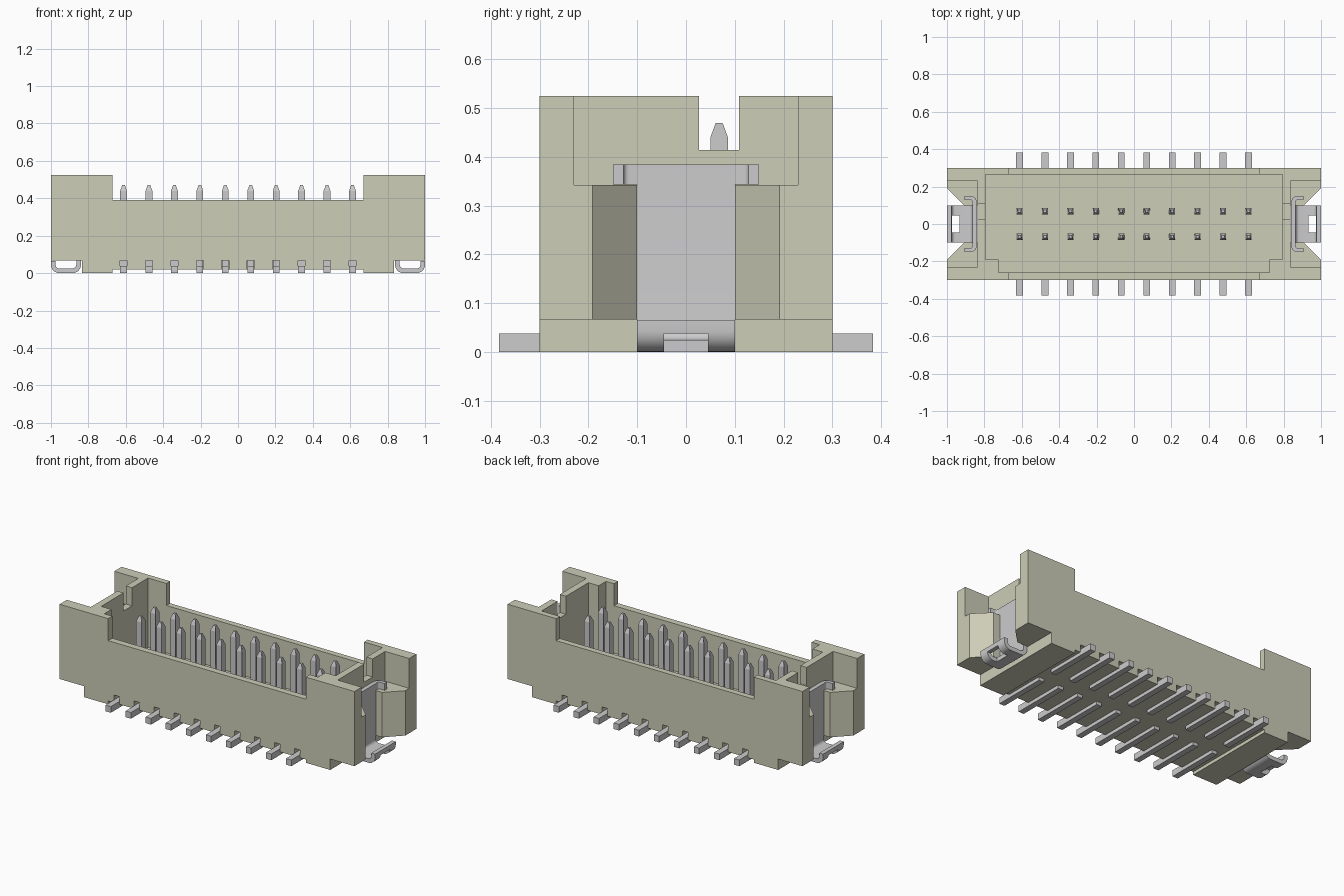
import bpy, bmesh, math
from mathutils import Vector, Matrix

cube = bpy.data.objects.get("Cube")
if cube:
    bpy.data.objects.remove(cube, do_unlink=True)


def material(name, rgb):
    m = bpy.data.materials.new(name)
    m.use_nodes = True
    m.diffuse_color = (*rgb, 1)
    m.node_tree.nodes["Principled BSDF"].inputs["Base Color"].default_value = (*rgb, 1)
    return m


BEIGE = material("beige plastic", (0.61, 0.61, 0.48))
METAL = material("grey metal", (0.60, 0.60, 0.61))


def prism(bm, pts, lo, hi, axis="z"):
    """Extrude a 2D outline along z (outline in x,y) or y (outline in x,z)."""
    put = (lambda a, b, c: (a, b, c)) if axis == "z" else (lambda a, b, c: (a, c, b))
    low = [bm.verts.new(put(a, b, lo)) for a, b in pts]
    high = [bm.verts.new(put(a, b, hi)) for a, b in pts]
    bm.faces.new(low)
    bm.faces.new(high)
    n = len(pts)
    for i in range(n):
        j = (i + 1) % n
        bm.faces.new((low[i], low[j], high[j], high[i]))


def box(bm, x0, x1, y0, y1, z0, z1):
    prism(bm, [(x0, y0), (x1, y0), (x1, y1), (x0, y1)], z0, z1)


def finish(bm, name, mat):
    bmesh.ops.recalc_face_normals(bm, faces=bm.faces)
    me = bpy.data.meshes.new(name)
    bm.to_mesh(me)
    bm.free()
    me.materials.append(mat)
    ob = bpy.data.objects.new(name, me)
    bpy.context.collection.objects.link(ob)
    return ob


def cut(ob, bm):
    """Subtract the shapes in bm from ob."""
    cutter = finish(bm, "cutter", ob.data.materials[0])
    cutter.hide_render = True
    mod = ob.modifiers.new("cut", "BOOLEAN")
    mod.operation, mod.solver, mod.object = "DIFFERENCE", "EXACT", cutter
    bpy.context.view_layer.objects.active = ob
    bpy.ops.object.modifier_apply(modifier=mod.name)
    bpy.data.objects.remove(cutter, do_unlink=True)


def fillet(path, r, steps=6):
    """Round the inner corners of a path of right-angle bends."""
    out = [Vector(path[0])]
    for a, b, c in zip(path, path[1:], path[2:]):
        a, b, c = Vector(a), Vector(b), Vector(c)
        u, v = (a - b).normalized(), (c - b).normalized()
        centre = b + (u + v) * r
        for i in range(steps + 1):
            t = math.pi / 2 * i / steps
            out.append(centre - v * r * math.cos(t) - u * r * math.sin(t))
    return out + [Vector(path[-1])]


def ribbon(path, thick):
    """Outline of a strip of given thickness that follows a path."""
    left, right = [], []
    for i, p in enumerate(path):
        d = (path[min(i + 1, len(path) - 1)] - path[max(i - 1, 0)]).normalized()
        n = Vector((-d.y, d.x)) * thick / 2
        left.append(tuple(p + n))
        right.append(tuple(p - n))
    return left + right[::-1]


# Housing: front silhouette extruded through the depth
half = [(0.67, 0.02), (0.67, 0.0), (0.835, 0.0), (0.835, 0.067),
        (1.0, 0.067), (1.0, 0.525), (0.67, 0.525), (0.67, 0.39)]
bm = bmesh.new()
prism(bm, half + [(-x, z) for x, z in reversed(half)], -0.3, 0.3, "y")
housing = finish(bm, "housing", BEIGE)

# Cavity with stepped front corners
bm = bmesh.new()
prism(bm, [(-0.795, 0.264), (-0.795, -0.19), (-0.725, -0.19), (-0.725, -0.26),
           (0.725, -0.26), (0.725, -0.19), (0.795, -0.19), (0.795, 0.264)], 0.10, 0.7)
cut(housing, bm)

# Upper end pockets
bm = bmesh.new()
for s in (-1, 1):
    box(bm, *sorted((s * 0.837, s * 1.1)), -0.23, 0.23, 0.342, 0.7)
cut(housing, bm)

# Lower flared end pockets
bm = bmesh.new()
for s in (-1, 1):
    flare = [(0.837, -0.1), (0.908, -0.1), (1.018, -0.21),
             (1.018, 0.21), (0.908, 0.1), (0.837, 0.1)]
    prism(bm, [(s * x, y) for x, y in flare], 0.03, 0.4)
cut(housing, bm)

# Key slots through the end walls
bm = bmesh.new()
for s in (-1, 1):
    box(bm, *sorted((s * 0.76, s * 0.9)), 0.027, 0.109, 0.414, 0.7)
cut(housing, bm)

# Grooves under the housing for the contact feet
COLUMNS = [(i - 4.5) * 0.136 for i in range(10)]
bm = bmesh.new()
for x in COLUMNS:
    for s in (-1, 1):
        box(bm, x - 0.019, x + 0.019, *sorted((s * 0.06, s * 0.35)), -0.05, 0.067)
cut(housing, bm)

# Contacts: post with tapered tip and a flat foot pointing outwards
W, Y = 0.018, 0.068
bm = bmesh.new()
prism(bm, [(Y - W, 0.0), (0.383, 0.0), (0.383, 0.038), (Y + W, 0.038),
           (Y + W, 0.44), (Y + 0.007, 0.47), (Y - 0.007, 0.47), (Y - W, 0.44)], -W, W, "y")
for v in bm.verts:  # profile lies in y,z; narrow the tip sideways as well
    v.co = (v.co.y * (0.4 if v.co.z > 0.46 else 1), v.co.x, v.co.z)
contact = finish(bm, "contact", METAL)
for row, angle in (("back", 0), ("front", math.pi)):
    for i, x in enumerate(COLUMNS):
        ob = contact.copy()
        ob.name = f"{row}_contact_{i + 1}"
        ob.matrix_world = Matrix.Translation((x, 0, 0)) @ Matrix.Rotation(angle, 4, "Z")
        bpy.context.collection.objects.link(ob)
bpy.data.objects.remove(contact, do_unlink=True)

# Solder clips: bent strip with a window in the toe, and hooked ears at the top
strip = ribbon(fillet([(0.852, 0.385), (0.852, 0.0125), (0.9875, 0.0125),
                       (0.9875, 0.065)], 0.032), 0.025)
ears = ribbon(fillet([(0.905, -0.139), (0.852, -0.139), (0.852, 0.139),
                      (0.905, 0.139)], 0.022), 0.022)
for side, s in (("left", 1), ("right", -1)):
    bm = bmesh.new()
    prism(bm, [(s * x, z) for x, z in strip], -0.1, 0.1, "y")
    clip = finish(bm, side + "_clip", METAL)
    bm = bmesh.new()
    box(bm, *sorted((s * 0.932, s * 1.1)), -0.045, 0.045, -0.1, 0.038)
    cut(clip, bm)
    bm = bmesh.new()
    prism(bm, [(s * x, y) for x, y in ears], 0.343, 0.385)
    ear = finish(bm, side + "_clip_ears", METAL)
    for ob in (clip, ear):
        bpy.ops.object.select_all(action="DESELECT")
        ob.select_set(True)
        bpy.context.view_layer.objects.active = ob
        bpy.ops.object.shade_smooth_by_angle(angle=math.radians(30))
